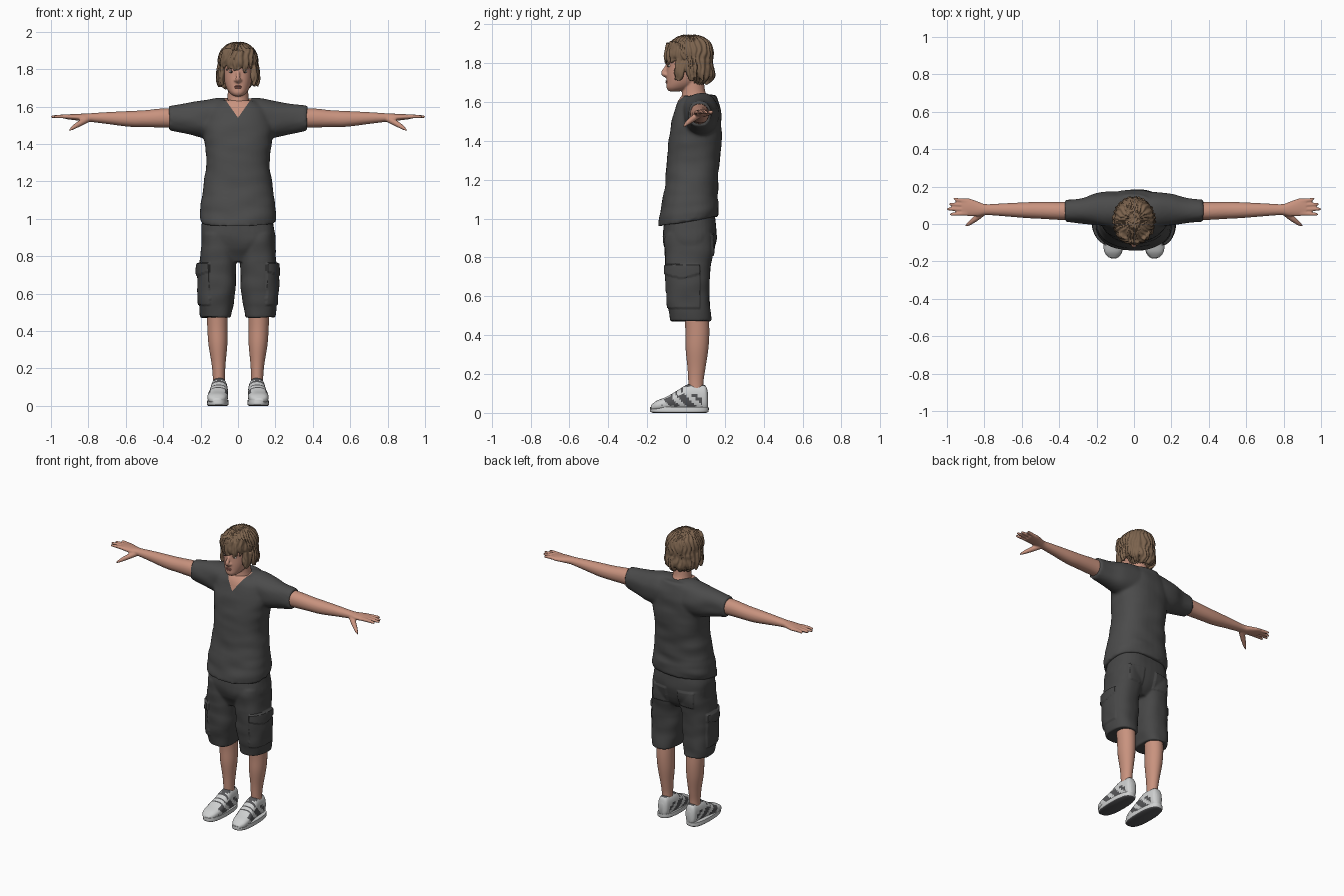
import bpy, bmesh, random
from math import sin, cos, tau, pi, atan2, copysign
from mathutils import Vector, noise

random.seed(4)
default_cube = bpy.data.objects.get("Cube")
if default_cube:
    bpy.data.objects.remove(default_cube)


def material(name, r, g, b):
    mat = bpy.data.materials.new(name)
    mat.use_nodes = True
    mat.diffuse_color = (r, g, b, 1)
    shader = mat.node_tree.nodes["Principled BSDF"]
    shader.inputs["Base Color"].default_value = (r, g, b, 1)
    shader.inputs["Roughness"].default_value = 0.8
    return mat


SKIN = material("skin", .58, .29, .21)
SHIRT = material("shirt charcoal", .07, .07, .07)
SHORTS = material("shorts charcoal", .062, .062, .062)
HAIR = material("brown hair", .2, .125, .075)
WHITE = material("shoe white", .62, .63, .63)
DARK = material("shoe dark grey", .09, .09, .095)
LIPS = material("lip pink", .42, .16, .13)
EYE = material("eye white", .6, .56, .52)
IRIS = material("eye dark", .04, .03, .025)


def spline(rows, steps):
    """Catmull-Rom interpolation through rows of numbers."""
    last = len(rows) - 1
    for i in range(last):
        quad = [rows[max(0, min(last, i + k))] for k in (-1, 0, 1, 2)]
        for s in range(steps):
            t = s / steps
            yield [b + t / 2 * (c - a + t * (2 * a - 5 * b + 4 * c - d + t * (3 * (b - c) + d - a)))
                   for a, b, c, d in zip(*quad)]
    yield rows[-1]


def skin_rings(bm, rings):
    rings = [[bm.verts.new(co) for co in ring] for ring in rings]
    for low, high in zip(rings, rings[1:]):
        for k in range(len(low)):
            bm.faces.new((low[k - 1], low[k], high[k], high[k - 1]))
    bm.faces.new(rings[0])
    bm.faces.new(rings[-1])


def loft(bm, axis, rows, power=2.2, seg=36, steps=5):
    """Rows: position on the axis, then low and high limits on the other two."""
    rings = []
    for t, a0, a1, b0, b1 in spline(rows, steps):
        ring = []
        for k in range(seg):
            c, s = cos(tau * k / seg), sin(tau * k / seg)
            u = (a0 + a1 + (a1 - a0) * copysign(abs(c) ** (2 / power), c)) / 2
            v = (b0 + b1 + (b1 - b0) * copysign(abs(s) ** (2 / power), s)) / 2
            ring.append({"X": (t, u, v), "Y": (u, t, v), "Z": (u, v, t)}[axis])
        rings.append(ring)
    skin_rings(bm, rings)


def tube(bm, points, seg=10, steps=4):
    """Round tapered sweep through (x, y, z, radius) points."""
    path = list(spline(points, steps))
    rings = []
    for i, p in enumerate(path):
        ahead, behind = path[min(i + 1, len(path) - 1)], path[max(i - 1, 0)]
        d = (Vector(ahead[:3]) - Vector(behind[:3])).normalized()
        u = d.cross(Vector((.2, 1, .3))).normalized()
        v = d.cross(u)
        rings.append([Vector(p[:3]) + p[3] * (u * cos(tau * k / seg) + v * sin(tau * k / seg))
                      for k in range(seg)])
    skin_rings(bm, rings)


def ball(bm, centre, size):
    made = bmesh.ops.create_uvsphere(bm, u_segments=16, v_segments=10, radius=1)["verts"]
    bmesh.ops.scale(bm, vec=size, verts=made)
    bmesh.ops.translate(bm, vec=centre, verts=made)


def finish(bm, name, mats, mirror=False, fuse=0, relax=3, sculpt=None, cuts=(), paint=None):
    """Turn a bmesh into a part: fuse, sculpt by rule, cut seams, paint by rule."""
    bmesh.ops.recalc_face_normals(bm, faces=bm.faces)
    mesh = bpy.data.meshes.new(name)
    bm.to_mesh(mesh)
    ob = bpy.data.objects.new(name, mesh)
    bpy.context.collection.objects.link(ob)
    if fuse:
        remesh = ob.modifiers.new("fuse", "REMESH")
        remesh.mode, remesh.voxel_size = "VOXEL", fuse
        ob.modifiers.new("relax", "SMOOTH").iterations = relax
        graph = bpy.context.evaluated_depsgraph_get()
        mesh = bpy.data.meshes.new_from_object(ob.evaluated_get(graph))
        ob.modifiers.clear()
        ob.data = mesh
    mesh.materials.clear()
    for mat in mats:
        mesh.materials.append(mat)
    bm.clear()
    bm.from_mesh(mesh)
    bm.normal_update()
    if sculpt:
        for v, move in [(v, sculpt(v.co, v.normal)) for v in bm.verts]:
            v.co += move
    for point, normal in cuts:
        geom = bm.verts[:] + bm.edges[:] + bm.faces[:]
        bmesh.ops.bisect_plane(bm, geom=geom, plane_co=point, plane_no=normal)
    bm.normal_update()
    for f in bm.faces:
        f.material_index = paint(f.calc_center_median(), f.normal) if paint else 0
    bm.to_mesh(mesh)
    bm.free()
    if mirror:
        ob.modifiers.new("mirror", "MIRROR").use_clip = False
    bpy.ops.object.select_all(action="DESELECT")
    ob.select_set(True)
    bpy.context.view_layer.objects.active = ob
    bpy.ops.object.shade_smooth_by_angle(angle=pi / 3)
    return ob


# Shirt: torso and sleeves fused, with a V neckline
bm = bmesh.new()
loft(bm, "Z", [(.96, -.2, .2, -.145, .165), (1.02, -.205, .205, -.135, .17), (1.1, -.195, .195, -.12, .165),
               (1.2, -.182, .182, -.105, .165), (1.3, -.17, .17, -.1, .175), (1.4, -.18, .18, -.09, .182),
               (1.5, -.185, .185, -.075, .182), (1.58, -.16, .16, -.05, .175), (1.635, -.1, .1, -.02, .155)], 2.4)
sleeve = [(0, 0, .16, 1.42, 1.64), (.1, -.02, .17, 1.42, 1.648), (.2, -.005, .165, 1.435, 1.63),
          (.28, .005, .14, 1.455, 1.615), (.37, .01, .13, 1.472, 1.603)]
loft(bm, "X", [(-r[0], *r[1:]) for r in sleeve[:0:-1]] + sleeve)


def shirt_folds(co, no):
    move = no * .006 * noise.noise(Vector((co.x * 7, co.y * 7, co.z * 16)))
    hem = max(0, 1.15 - co.z) / .19
    move.z += .05 * hem * (co.y + .14) / .3
    return move


def in_neckline(c, no):
    return int(c.y < .06 and abs(c.x) < .7 * (c.z - 1.54))


finish(bm, "shirt", [SHIRT, SKIN], fuse=.01, sculpt=shirt_folds, paint=in_neckline,
       cuts=[((0, 0, 1.54), (1, 0, s * .7)) for s in (-1, 1)])

# Cargo shorts: hips and two legs fused, pockets raised by rule
bm = bmesh.new()
loft(bm, "Z", [(.77, -.1, .1, -.07, .09), (.85, -.192, .192, -.11, .145), (.95, -.195, .195, -.118, .158),
               (1.03, -.18, .18, -.1, .145)], 2.5)
for s in (1, -1):
    leg = [(.472, .038, .2, -.08, .13), (.6, .016, .212, -.1, .12), (.74, .012, .208, -.106, .125),
           (.85, .004, .198, -.11, .142), (.92, .01, .19, -.105, .14)]
    loft(bm, "Z", [(z, *sorted((s * a, s * b)), c, d) for z, a, b, c, d in leg], 2.5)


def shorts_pockets(co, no):
    lift = .007 * noise.noise(Vector((co.x * 9, co.y * 9, co.z * 13)))
    side = atan2(co.y - .01, abs(co.x) - .11)
    flap = .69 + .03 * abs(side + .3)
    if -1.2 < side < .6 and .54 < co.z < .765:
        lift += .014 if co.z > flap else .007
    if co.y > .07 and .04 < abs(co.x) < .15 and .81 < co.z < .92:
        lift += .007
    return no * lift


finish(bm, "cargo_shorts", [SHORTS], fuse=.007, sculpt=shorts_pockets)

# Lower legs
bm = bmesh.new()
loft(bm, "Z", [(.09, .07, .135, .015, .09), (.16, .07, .135, .012, .09), (.23, .066, .142, .008, .1),
               (.33, .057, .158, -.002, .115), (.42, .056, .164, -.003, .12), (.52, .055, .168, -.01, .115)], 2)
finish(bm, "lower_legs", [SKIN], mirror=True)

# Shoes: layered upper, tongue and ankle collar
bm = bmesh.new()
loft(bm, "Y", [(.114, .085, .12, .025, .1), (.1, .068, .137, .012, .14), (.06, .06, .142, .012, .148),
               (.01, .056, .146, .012, .147), (-.04, .053, .152, .012, .118), (-.1, .054, .163, .012, .083),
               (-.15, .066, .158, .012, .063), (-.18, .09, .135, .015, .04)], 2.5, steps=8)


def shoe_panels(c, no):
    side_panel = .035 < c.z < .1 - .2 * abs(c.y) and -.13 < c.y < .08 and abs(no.x) > .4
    stripe = sin(75 * (c.y + c.z)) > .35
    laces = no.z > .4 and -.08 < c.y < .0 and sin(220 * c.y) > .2
    return int((side_panel and not stripe) or laces or (c.z > .135 and no.z > .7))


finish(bm, "shoe_uppers", [WHITE, DARK], mirror=True, paint=shoe_panels)

# Soles: white edge, dark tread
bm = bmesh.new()
loft(bm, "Z", [(0, .058, .16, -.17, .105), (.008, .05, .166, -.184, .116), (.03, .052, .164, -.184, .117)], 2.6)
finish(bm, "shoe_soles", [WHITE, DARK], mirror=True, paint=lambda c, no: int(no.z < -.6))

# Arms and hands
bm = bmesh.new()
loft(bm, "X", [(.3, .02, .12, 1.485, 1.592), (.4, .022, .118, 1.488, 1.59), (.5, .028, .118, 1.49, 1.58),
               (.58, .032, .116, 1.492, 1.576), (.7, .042, .11, 1.507, 1.57), (.79, .048, .106, 1.518, 1.564),
               (.83, .042, .118, 1.522, 1.562), (.88, .042, .136, 1.528, 1.56), (.92, .046, .134, 1.533, 1.557)], 2.1)
for y, tip_x, tip_y in ((.056, .982, .052), (.079, .997, .08), (.1, .986, .106), (.122, .962, .134)):
    tube(bm, [(.89, y, 1.545, .012), (.94, (y + tip_y) / 2, 1.547, .0105),
              (tip_x - .006, tip_y, 1.546, .008), (tip_x + .003, tip_y, 1.545, .003)])
tube(bm, [(.8, .066, 1.535, .018), (.845, .03, 1.51, .016), (.88, .003, 1.488, .011), (.902, -.012, 1.472, .004)])
finish(bm, "arms_and_hands", [SKIN], mirror=True, fuse=.005)

# Head, neck and nose
bm = bmesh.new()
loft(bm, "Z", [(1.655, -.022, .022, -.088, -.03), (1.672, -.044, .044, -.1, .02), (1.7, -.062, .062, -.1, .06),
               (1.74, -.074, .074, -.1, .09), (1.79, -.08, .08, -.098, .11), (1.85, -.083, .083, -.1, .115),
               (1.9, -.065, .065, -.07, .1), (1.92, -.03, .03, -.03, .05)])
loft(bm, "Z", [(1.52, -.08, .08, -.03, .14), (1.6, -.068, .068, -.028, .13), (1.65, -.056, .056, -.02, .1),
               (1.74, -.055, .055, -.015, .09)], 2)
tube(bm, [(0, -.09, 1.8, .007), (0, -.108, 1.768, .01), (0, -.115, 1.748, .014), (0, -.095, 1.732, .012)])
for s in (1, -1):
    ball(bm, (s * .013, -.1, 1.74), (.009, .012, .008))
    ball(bm, (s * .034, -.084, 1.806), (.024, .01, .006))
    ball(bm, (s * .083, .015, 1.77), (.01, .018, .03))
finish(bm, "head_and_neck", [SKIN], fuse=.005)

# Mouth, eyes and brows
bm = bmesh.new()
ball(bm, (0, -.099, 1.708), (.022, .006, .004))
ball(bm, (0, -.099, 1.7), (.018, .007, .005))
finish(bm, "lips", [LIPS])
for name, mat, y, size in (("eyes", EYE, -.084, (.014, .008, .007)), ("irises", IRIS, -.089, (.006, .005, .006)),
                           ("eyebrows", HAIR, -.087, (.02, .01, .003))):
    bm = bmesh.new()
    ball(bm, (.034, y, 1.809 if name == "eyebrows" else 1.786), size)
    finish(bm, name, [mat], mirror=True)

# Hair: shaggy cap with a fringe and hanging locks
bm = bmesh.new()
loft(bm, "Z", [(1.69, -.05, .05, .03, .088), (1.72, -.075, .075, .01, .108), (1.76, -.094, .094, -.01, .125),
               (1.805, -.1, .1, -.03, .135), (1.825, -.104, .104, -.1, .138), (1.86, -.105, .105, -.105, .14),
               (1.9, -.09, .09, -.085, .128), (1.93, -.058, .058, -.05, .095), (1.943, -.025, .025, -.015, .055)])


def around(angle, reach, z, radius):
    return (.104 * reach * sin(angle), .018 - .118 * reach * cos(angle), z, radius)


for k in range(30):
    a = tau * k / 30
    front = abs(atan2(sin(a), cos(a))) < .95
    back = cos(a) < -.5
    tip = (1.797 if front else 1.69 if back else 1.715) + random.uniform(-.014, .014)
    swing = random.uniform(-.2, .2)
    tube(bm, [around(a, .86, tip + .1, .02), around(a + swing / 2, .97, tip + .045, .017),
              around(a + swing, .8 if back else .98, tip + .012, .01),
              around(a + swing * 1.5, .78 if back else 1.06, tip, .003)])


def strands(co, no):
    angle = atan2(co.x, co.y - .02)
    return no * .0035 * sin(26 * angle + 7 * noise.noise(co * 14))


finish(bm, "hair", [HAIR], fuse=.005, relax=1, sculpt=strands)
